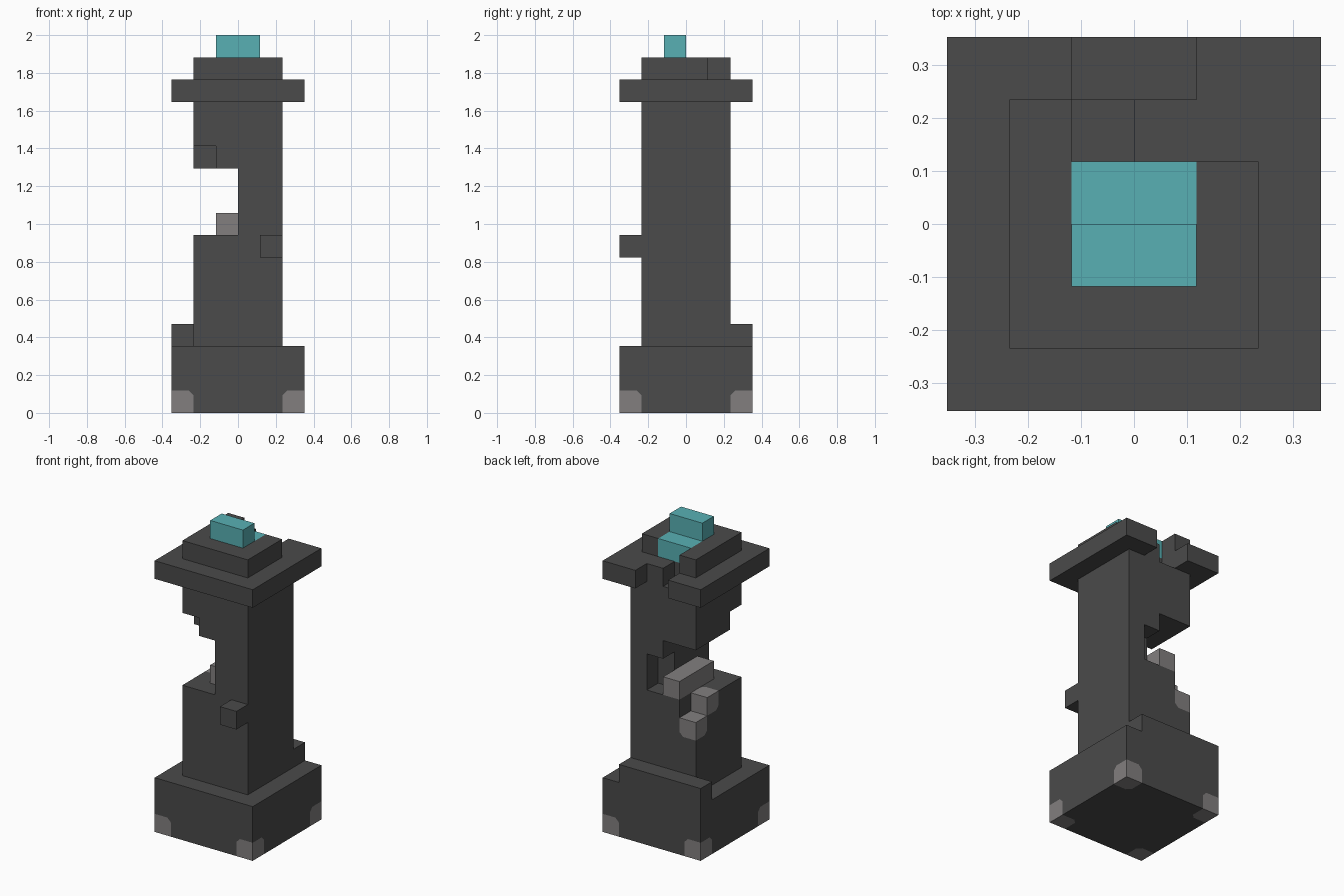
import bpy, bmesh
from itertools import product
from mathutils import Vector

cube = bpy.data.objects.get("Cube")
if cube:
    bpy.data.objects.remove(cube)

UNIT = 2 / 17  # size of one block


def material(name, color):
    mat = bpy.data.materials.new(name)
    mat.use_nodes = True
    mat.diffuse_color = (*color, 1)
    mat.node_tree.nodes["Principled BSDF"].inputs["Base Color"].default_value = (*color, 1)
    return mat


DARK = material("dark stone", (0.069, 0.069, 0.069))
GREY = material("worn grey stone", (0.223, 0.212, 0.212))
TEAL = material("teal crystal", (0.098, 0.434, 0.456))


def block(x0, x1, y0, y1, z0, z1):
    """Set of unit cells filling a box."""
    return set(product(range(x0, x1), range(y0, y1), range(z0, z1)))


def build(name, cells, main, worn=frozenset()):
    """Skin the cells with outer faces; worn cells get the grey material."""
    bm = bmesh.new()
    verts = {}

    def vert(p):
        if p not in verts:
            verts[p] = bm.verts.new(Vector(p) * UNIT)
        return verts[p]

    for cell in cells:
        for axis, side in product(range(3), (0, 1)):
            neighbour = list(cell)
            neighbour[axis] += 2 * side - 1
            if tuple(neighbour) in cells:
                continue
            u, v = (axis + 1) % 3, (axis + 2) % 3
            ring = []
            for du, dv in ((0, 0), (1, 0), (1, 1), (0, 1)):
                p = list(cell)
                p[axis] += side
                p[u] += du
                p[v] += dv
                ring.append(vert(tuple(p)))
            face = bm.faces.new(ring if side else ring[::-1])
            face.material_index = int(cell in worn)
    bm.normal_update()

    # Clip the inner corner of each grey patch
    corners = []
    for v in bm.verts:
        faces = v.link_faces
        flat = all(f.normal.dot(faces[0].normal) > 0.9 for f in faces)
        if flat and len(faces) == 4 and sum(f.material_index for f in faces) == 1:
            corners.append(v)
    if corners:
        cut = bmesh.ops.bevel(bm, geom=corners, offset=UNIT * 0.22, segments=1,
                              profile=0.5, affect='VERTICES')
        for f in cut["faces"]:
            if f.calc_area() < UNIT * UNIT * 0.3:
                f.material_index = 0

    # Merge flat areas of one colour
    bmesh.ops.dissolve_limit(bm, angle_limit=0.01, verts=bm.verts[:],
                             edges=bm.edges[:], delimit={'MATERIAL'})
    mesh = bpy.data.meshes.new(name)
    bm.to_mesh(mesh)
    bm.free()
    mesh.materials.append(main)
    if worn:
        mesh.materials.append(GREY)
    obj = bpy.data.objects.new(name, mesh)
    bpy.context.collection.objects.link(obj)
    return obj


# Square plinth with four worn feet corners
feet = {(x, y, 0) for x in (-3, 2) for y in (-3, 2)}
build("plinth", block(-3, 3, -3, 3, 0, 3), DARK, feet)
build("plinth_back_ledge", block(-3, 2, 2, 3, 3, 4), DARK)

# Pillar with a broken-out side
pillar = block(-2, 2, -2, 2, 3, 14)
pillar -= block(-2, 0, -2, 2, 8, 11)    # main breach
pillar -= block(0, 1, 1, 2, 8, 10)      # back pocket
pillar -= block(-2, -1, -2, -1, 11, 12) # chip above the breach
pillar -= block(-2, -1, 1, 2, 7, 8)     # chip below the breach
build("pillar", pillar, DARK, {(-2, 0, 7), (-2, 1, 6)})
build("exposed_core_bar", block(-1, 0, -1, 2, 8, 9), GREY)
build("front_stud", block(1, 2, -3, -2, 7, 8), DARK)

# Cap slab, notched at the back
cap = block(-3, 3, -3, 3, 14, 15)
cap -= block(-1, 1, 2, 3, 14, 15)
cap -= block(-1, 0, 1, 2, 14, 15)
build("cap_slab", cap, DARK)

# Crown with a socket for the crystal
crown = block(-2, 2, -2, 2, 15, 16)
crown -= block(-1, 2, 1, 2, 15, 16)
crown -= block(-1, 1, 0, 1, 15, 16)
build("crown", crown, DARK)

# Crystal
build("crystal_top", block(-1, 1, -1, 0, 16, 17), TEAL)
build("crystal_lower", block(-1, 1, 0, 1, 15, 16), TEAL)
